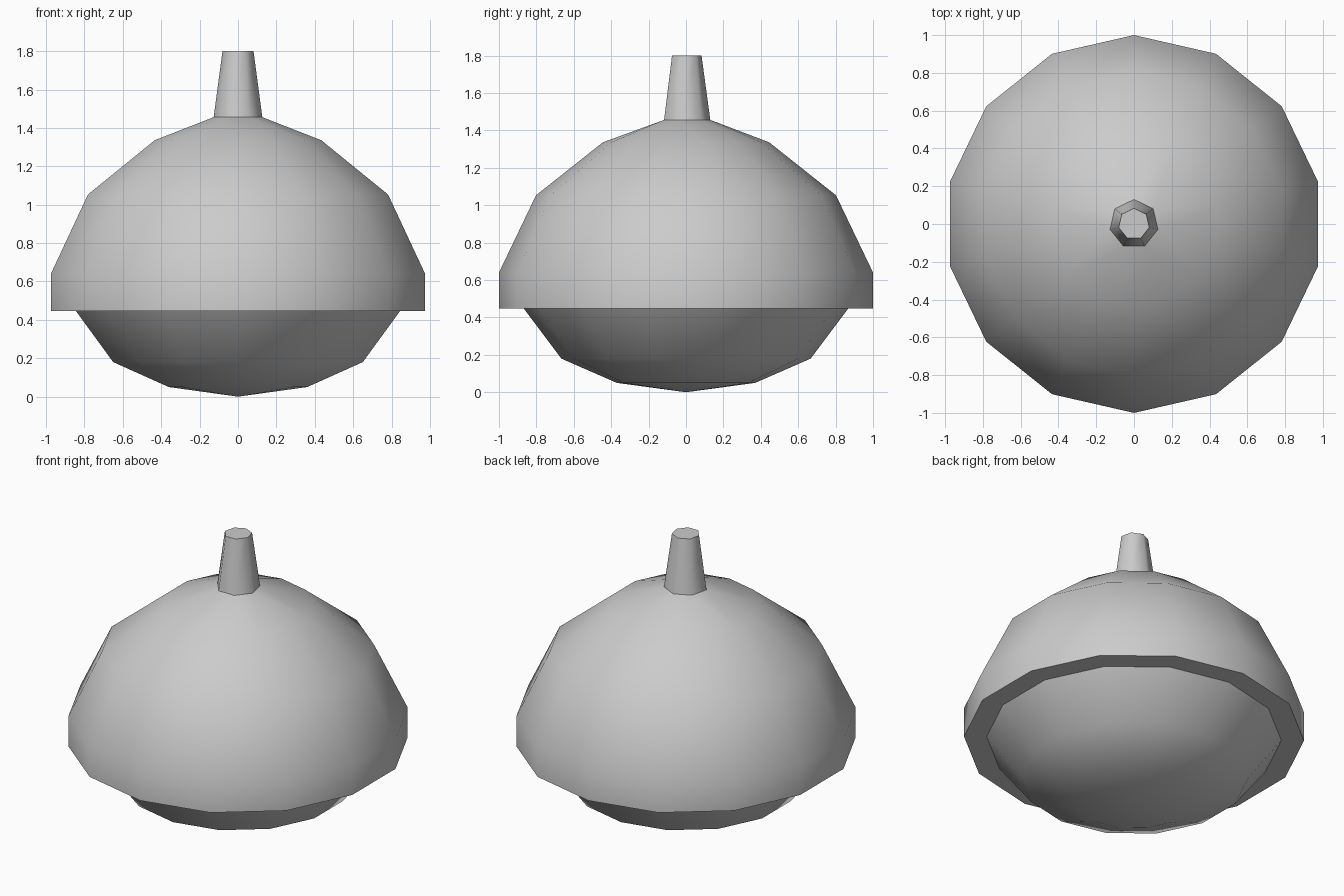
import bpy, bmesh, math

if "Cube" in bpy.data.objects:
    bpy.data.objects.remove(bpy.data.objects["Cube"])

SIDES = 14


def ring(bm, radius, z, n=SIDES):
    # a polygon ring with its first corner at +y, running counter-clockwise
    return [bm.verts.new((radius * math.cos(math.pi / 2 + 2 * math.pi * i / n),
                          radius * math.sin(math.pi / 2 + 2 * math.pi * i / n), z))
            for i in range(n)]


def bridge(bm, low, high):
    n = len(low)
    for i in range(n):
        j = (i + 1) % n
        bm.faces.new((low[i], low[j], high[j], high[i]))


def loft(bm, profile, n=SIDES):
    rings = [ring(bm, r, z, n) for r, z in profile]
    for low, high in zip(rings, rings[1:]):
        bridge(bm, low, high)
    return rings


def crease(bm, loop):
    for i, v in enumerate(loop):
        bm.edges.get((v, loop[(i + 1) % len(loop)])).smooth = False


def finish(bm, name):
    for f in bm.faces:
        f.smooth = True
    mesh = bpy.data.meshes.new(name)
    bm.to_mesh(mesh)
    bm.free()
    obj = bpy.data.objects.new(name, mesh)
    bpy.context.collection.objects.link(obj)
    return obj


# Nut: rounded lower bowl coming to a shallow point
bm = bmesh.new()
rings = loft(bm, [(0.37, 0.05), (0.667, 0.18), (0.867, 0.447)])
tip = bm.verts.new((0, 0, 0))
for i in range(SIDES):
    bm.faces.new((tip, rings[0][(i + 1) % SIDES], rings[0][i]))
finish(bm, "nut")

# Cap: underside lip, straight rim and dome, narrowing into the stem
bm = bmesh.new()
rings = loft(bm, [(0.867, 0.447), (1.0, 0.447), (1.0, 0.64),
                  (0.802, 1.053), (0.445, 1.336)])
crease(bm, rings[1])
top = rings[-1]

# Stem: seven-sided taper, half as many sides as the dome
stem = loft(bm, [(0.13, 1.456), (0.083, 1.80)], 7)
for k in range(7):
    a, b, c = top[2 * k], top[2 * k + 1], top[(2 * k + 2) % SIDES]
    s, t = stem[0][k], stem[0][(k + 1) % 7]
    for tri in ((a, b, s), (b, t, s), (b, c, t)):
        bm.faces.new(tri)
bm.faces.new(stem[1])
crease(bm, stem[0])
crease(bm, stem[1])
finish(bm, "cap_and_stem")
